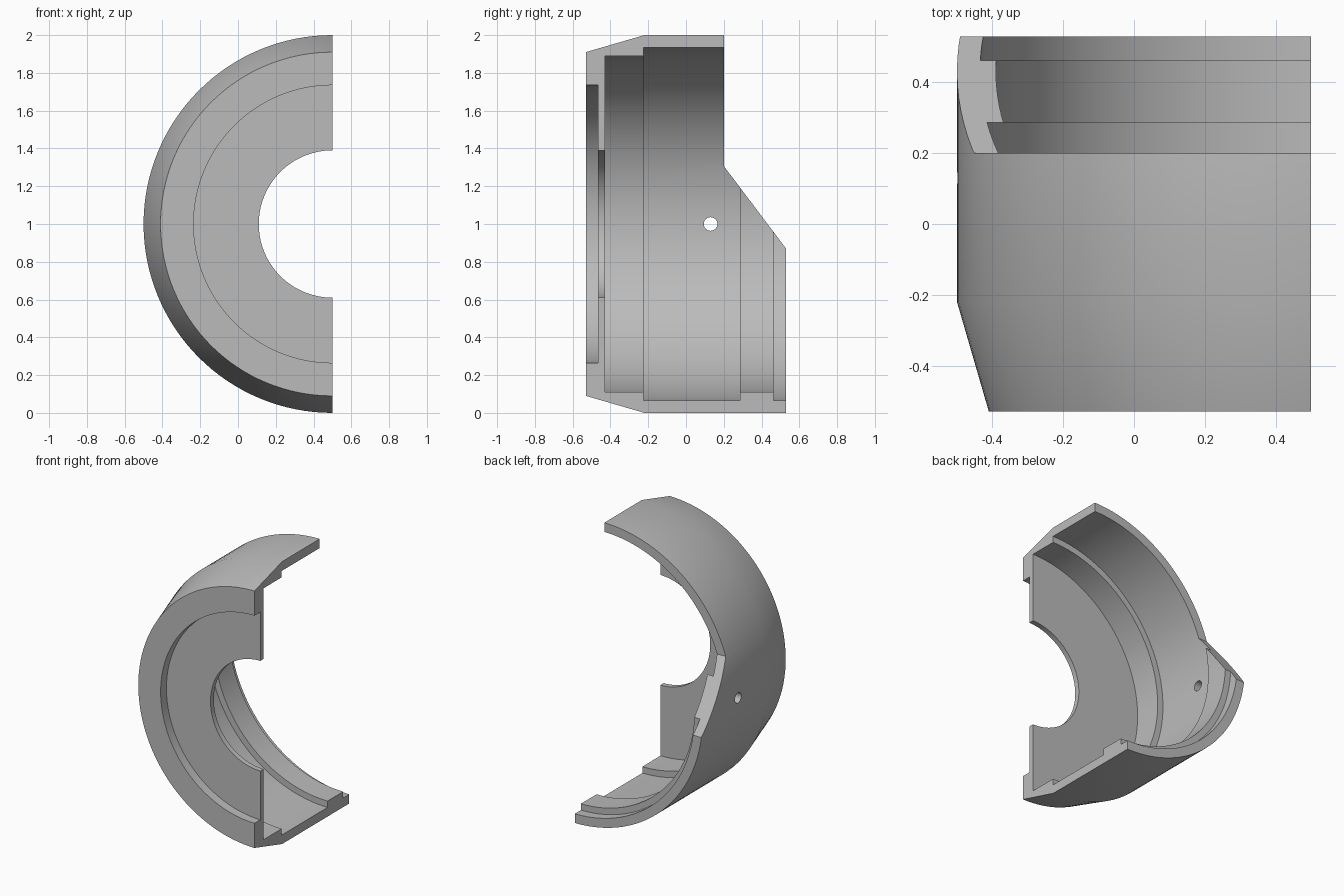
import bpy, bmesh, math
from mathutils import Matrix, Vector

cube = bpy.data.objects.get("Cube")
if cube:
    bpy.data.objects.remove(cube, do_unlink=True)

AXIS_X, AXIS_Z = 0.5, 1.0
SEGMENTS = 64


def make_object(name, bm):
    bmesh.ops.recalc_face_normals(bm, faces=bm.faces)
    mesh = bpy.data.meshes.new(name)
    bm.to_mesh(mesh)
    bm.free()
    obj = bpy.data.objects.new(name, mesh)
    bpy.context.collection.objects.link(obj)
    return obj


def half_lathe(name, profile):
    """Turn a closed (y, radius) profile half way round the y axis."""
    bm = bmesh.new()
    rings = []
    for i in range(SEGMENTS + 1):
        a = math.pi / 2 + math.pi * i / SEGMENTS
        rings.append([bm.verts.new((AXIS_X + r * math.cos(a), y, AXIS_Z + r * math.sin(a)))
                      for y, r in profile])
    n = len(profile)
    for a, b in zip(rings, rings[1:]):
        for j in range(n):
            k = (j + 1) % n
            bm.faces.new((a[j], a[k], b[k], b[j]))
    bm.faces.new(rings[0])
    bm.faces.new(rings[-1])
    return make_object(name, bm)


def side_prism(name, outline):
    """Extrude a (y, z) outline across the whole width."""
    bm = bmesh.new()
    face = bm.faces.new([bm.verts.new((-1, y, z)) for y, z in outline])
    ext = bmesh.ops.extrude_face_region(bm, geom=[face])["geom"]
    bmesh.ops.translate(bm, vec=Vector((2, 0, 0)),
                        verts=[v for v in ext if isinstance(v, bmesh.types.BMVert)])
    return make_object(name, bm)


def cut(obj, cutter):
    mod = obj.modifiers.new("cut", 'BOOLEAN')
    mod.operation = 'DIFFERENCE'
    mod.solver = 'EXACT'
    mod.object = cutter
    bpy.context.view_layer.objects.active = obj
    bpy.ops.object.modifier_apply(modifier=mod.name)
    bpy.data.objects.remove(cutter, do_unlink=True)


# Half housing: tapered shell, stepped bore, front flange with recess
housing = half_lathe("half_housing", [
    (-0.53, 0.91), (-0.22, 1.0), (0.53, 1.0),
    (0.53, 0.935), (0.462, 0.935), (0.462, 0.89), (0.287, 0.89),
    (0.287, 0.935), (-0.225, 0.935), (-0.225, 0.89), (-0.428, 0.89),
    (-0.428, 0.39), (-0.465, 0.39), (-0.465, 0.735), (-0.53, 0.735)])

# Sloping cutaway at the upper back
cut(housing, side_prism("cutaway", [
    (0.2, 1.307), (0.6, 0.777), (0.6, 2.2), (0.2, 2.2)]))

# Small round hole through the side wall
bm = bmesh.new()
bmesh.ops.create_cone(bm, cap_ends=True, segments=32, radius1=0.036, radius2=0.036, depth=0.4,
                      matrix=Matrix.Translation((-0.47, 0.13, 1.0)) @ Matrix.Rotation(math.pi / 2, 4, 'Y'))
cut(housing, make_object("hole_cutter", bm))

# Plain grey finish
grey = bpy.data.materials.new("grey")
grey.use_nodes = True
colour = (0.5, 0.5, 0.5, 1)
grey.diffuse_color = colour
grey.node_tree.nodes["Principled BSDF"].inputs["Base Color"].default_value = colour
housing.data.materials.clear()
housing.data.materials.append(grey)

bpy.ops.object.select_all(action='DESELECT')
housing.select_set(True)
bpy.context.view_layer.objects.active = housing
bpy.ops.object.shade_smooth_by_angle(angle=math.radians(30))
